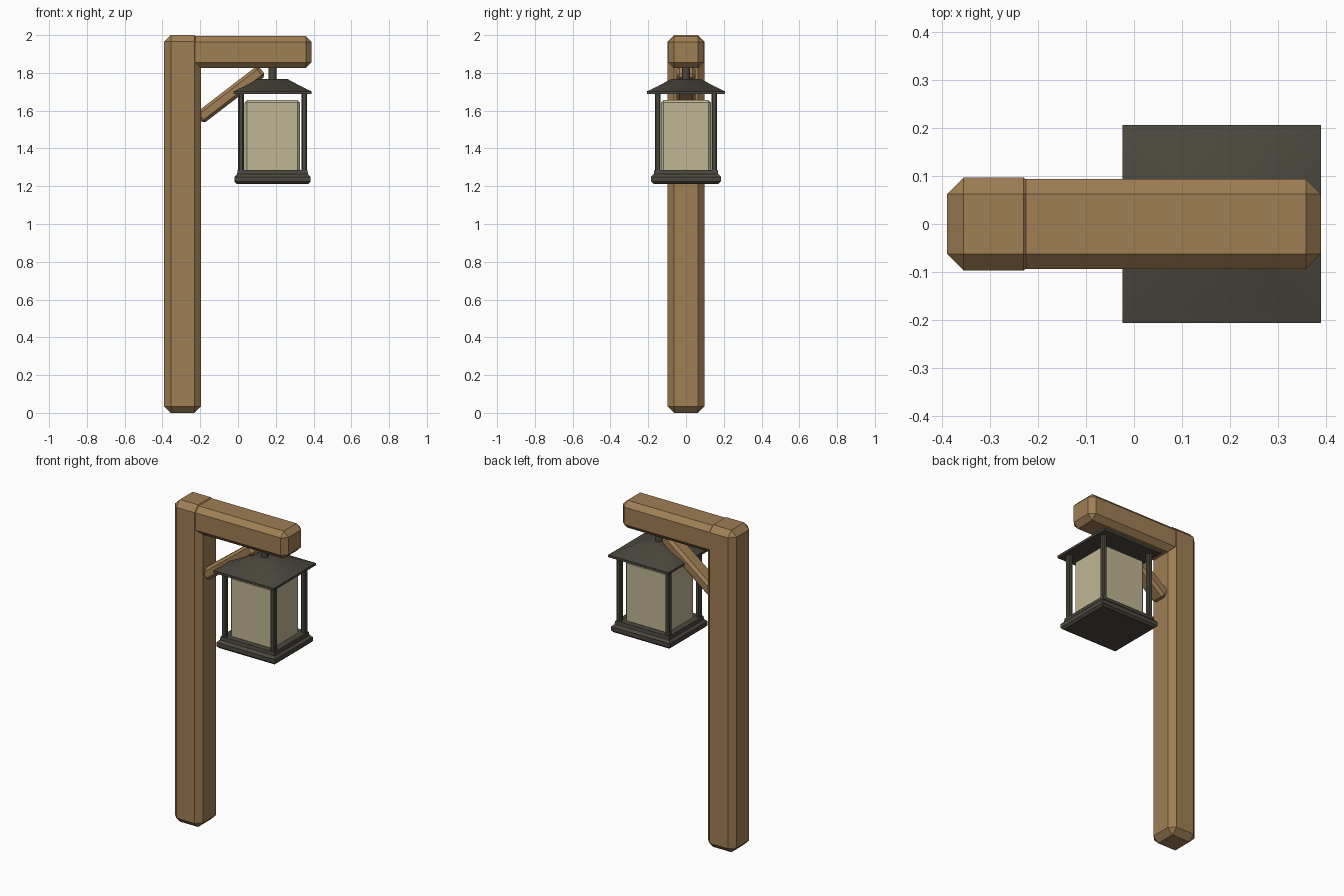
import bpy, bmesh, math
from mathutils import Vector

cube = bpy.data.objects.get("Cube")
if cube:
    bpy.data.objects.remove(cube, do_unlink=True)


def material(name, rgb):
    m = bpy.data.materials.new(name)
    m.use_nodes = True
    m.diffuse_color = (*rgb, 1)
    m.node_tree.nodes["Principled BSDF"].inputs["Base Color"].default_value = (*rgb, 1)
    return m


wood = material("warm wood", (0.35, 0.21, 0.09))
iron = material("dark iron", (0.07, 0.064, 0.048))
glass = material("pale glass", (0.53, 0.47, 0.30))


def finish(name, bm, mat):
    bmesh.ops.recalc_face_normals(bm, faces=bm.faces)
    mesh = bpy.data.meshes.new(name)
    bm.to_mesh(mesh)
    bm.free()
    mesh.materials.append(mat)
    obj = bpy.data.objects.new(name, mesh)
    bpy.context.collection.objects.link(obj)
    return obj


def box(name, center, size, bevel, mat, tilt=0):
    """Chamfered block, optionally tilted about y."""
    bm = bmesh.new()
    bmesh.ops.create_cube(bm, size=1)
    bmesh.ops.scale(bm, vec=Vector(size), verts=bm.verts)
    bmesh.ops.bevel(bm, geom=bm.edges[:], offset=bevel, segments=1,
                    profile=0.5, affect='EDGES')
    obj = finish(name, bm, mat)
    obj.location = center
    obj.rotation_euler.y = tilt
    return obj


def stack(name, center_x, layers, mat):
    """Rectangular loft through (half x, half y, z) layers."""
    bm = bmesh.new()
    rings = []
    for hx, hy, z in layers:
        rings.append([bm.verts.new((center_x + sx * hx, sy * hy, z))
                      for sx, sy in ((-1, -1), (1, -1), (1, 1), (-1, 1))])
    for low, high in zip(rings, rings[1:]):
        for i in range(4):
            j = (i + 1) % 4
            bm.faces.new((low[i], low[j], high[j], high[i]))
    bm.faces.new(rings[0])
    bm.faces.new(rings[-1])
    return finish(name, bm, mat)


# Timber frame
box("post", (-0.293, 0, 1), (0.195, 0.195, 2), 0.035, wood)
box("beam", (0.065, 0, 1.91), (0.65, 0.188, 0.17), 0.031, wood)
box("brace", (-0.04, 0, 1.685), (0.42, 0.1, 0.07), 0.016, wood, -math.radians(37.5))

# Lantern
LX = 0.183
stack("lantern_base", LX, [(0.19, 0.173, 1.213), (0.202, 0.185, 1.225),
                           (0.202, 0.185, 1.25), (0.188, 0.171, 1.264),
                           (0.185, 0.168, 1.285)], iron)
box("lantern_glass", (LX - 0.002, 0, 1.463), (0.295, 0.265, 0.386), 0.014, glass)
for sx, side in ((-1, "right"), (1, "left")):
    for sy, end in ((-1, "front"), (1, "back")):
        box(f"{end}_{side}_rod", (LX + sx * 0.167, sy * 0.15, 1.486),
            (0.03, 0.03, 0.42), 0.006, iron)
roof = stack("lantern_roof", LX, [(0.207, 0.207, 1.688), (0.207, 0.207, 1.702),
                                  (0.15, 0.15, 1.729), (0.078, 0.078, 1.768)], iron)

# Hanger between roof and beam
bm = bmesh.new()
bmesh.ops.create_cone(bm, cap_ends=True, segments=8, radius1=0.022,
                      radius2=0.022, depth=0.1)
hanger = finish("hanger", bm, iron)
hanger.location = (LX, 0, 1.8)

# Soft shading on the roof slopes and hanger
for obj in (roof, hanger):
    bpy.ops.object.select_all(action='DESELECT')
    obj.select_set(True)
    bpy.context.view_layer.objects.active = obj
    bpy.ops.object.shade_smooth_by_angle(angle=math.radians(50))
